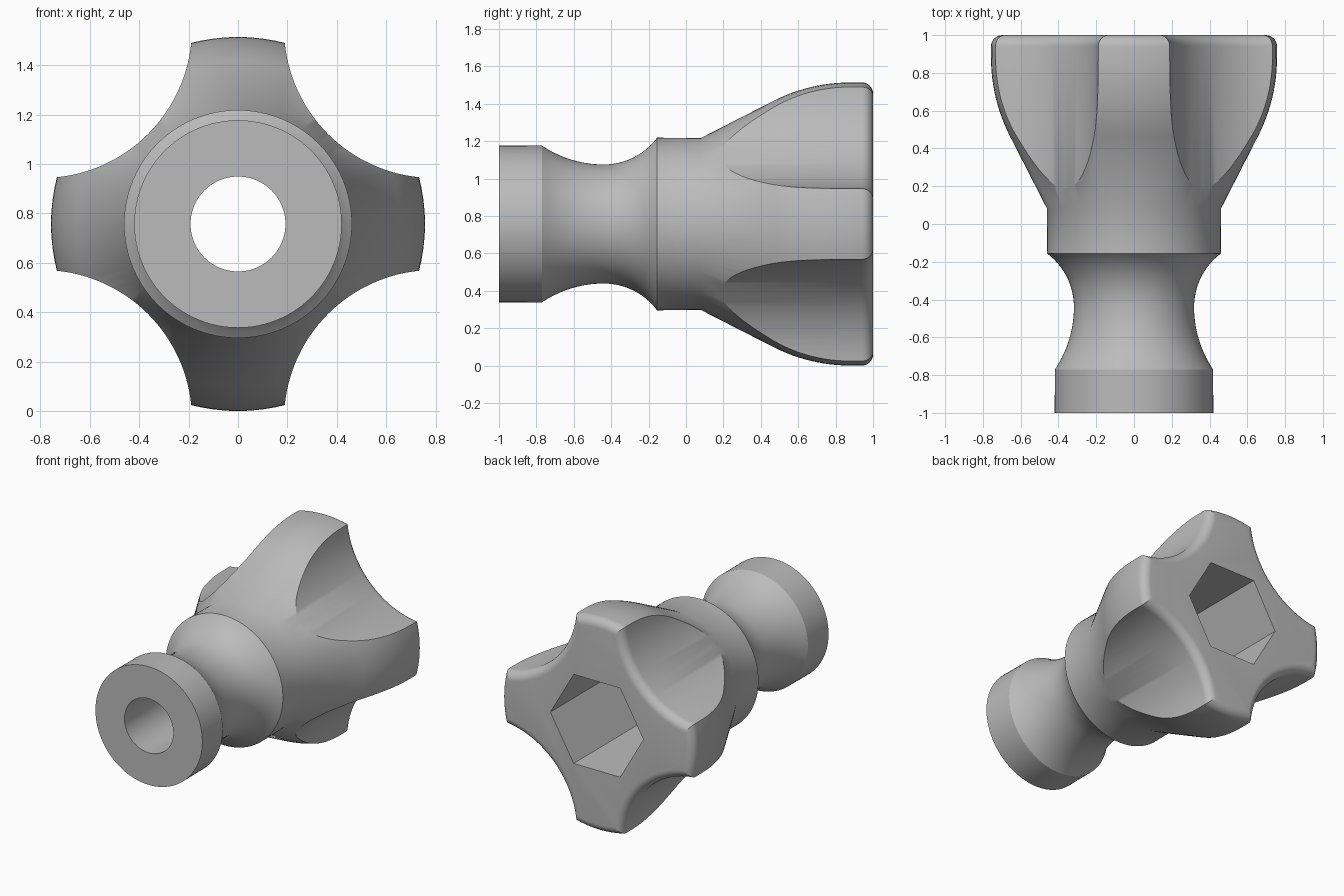
import bpy, bmesh, math
from math import sin, cos, pi

if "Cube" in bpy.data.objects:
    bpy.data.objects.remove(bpy.data.objects["Cube"], do_unlink=True)

CENTRE_Z = 0.757   # height of the turning axis
RIM = 0.757        # largest radius of the grip
FILLET = 0.06      # rounding of the rear edges

grey = bpy.data.materials.new("plain_grey")
grey.use_nodes = True
grey.diffuse_color = (0.5, 0.5, 0.5, 1)
grey.node_tree.nodes["Principled BSDF"].inputs["Base Color"].default_value = (0.5, 0.5, 0.5, 1)


def lathe(name, profile, segments, x=0.0, z=0.0):
    """Closed solid turned about the y axis from (y, radius) points."""
    bm = bmesh.new()
    rings = []
    for y, r in profile:
        rings.append([bm.verts.new((x + r * cos(2 * pi * i / segments), y,
                                    CENTRE_Z + z + r * sin(2 * pi * i / segments)))
                      for i in range(segments)])
    for a, b in zip(rings, rings[1:]):
        for i in range(segments):
            j = (i + 1) % segments
            bm.faces.new((a[i], a[j], b[j], b[i]))
    bm.faces.new(rings[0])
    bm.faces.new(rings[-1])
    bmesh.ops.recalc_face_normals(bm, faces=bm.faces)
    mesh = bpy.data.meshes.new(name)
    bm.to_mesh(mesh)
    bm.free()
    mesh.materials.append(grey)
    obj = bpy.data.objects.new(name, mesh)
    bpy.context.collection.objects.link(obj)
    return obj


def arc(y, r, radius, start, end, steps):
    """Points on a circle centred at (y, r); angle 0 points outward."""
    angles = [start + (end - start) * i / steps for i in range(steps + 1)]
    return [(y + radius * sin(a), r + radius * cos(a)) for a in angles]


# Turned body: front drum, waisted neck, collar, flared grip, rounded rear rim
neck_y, neck_r = -0.44, 0.318
front_R, back_R = 0.59, 0.355
profile = [(-1, 0.42)]
profile += arc(neck_y, neck_r + front_R, front_R, pi + math.asin(0.33 / front_R), pi, 10)
profile += arc(neck_y, neck_r + back_R, back_R, pi, pi - math.asin(0.285 / back_R), 12)[1:]
profile += [(neck_y + 0.285, 0.46), (0.08, 0.46)]
profile += arc(0.88, RIM - 0.91, 0.91, -0.475, 0, 12)
profile += arc(1 - FILLET, RIM - FILLET, FILLET, 0, pi / 2, 8)
# drop points that coincide
clean = [profile[0]]
for p in profile[1:]:
    if math.dist(p, clean[-1]) > 0.004:
        clean.append(p)
knob = lathe("knob_body", clean, 96)

# Cutters: four finger scallops that flare at the rear, bore and hex pocket
cutters = []
scallop_r, scallop_c = 0.608, 1.123 / math.sqrt(2)
flare = [(0, scallop_r)]
flare += [(1 - FILLET + FILLET * sin(t), scallop_r + FILLET * (1 - cos(t)))
          for t in (pi / 2 * i / 8 for i in range(9))]
flare.append((1.1, scallop_r + FILLET))
for sx in (-1, 1):
    for sz in (-1, 1):
        cutters.append(lathe("scallop_cutter", flare, 128, sx * scallop_c, sz * scallop_c))
cutters.append(lathe("bore_cutter", [(-1.1, 0.192), (1.1, 0.192)], 64))
cutters.append(lathe("hex_cutter", [(0.2, 0.365), (1.1, 0.365)], 6))

bpy.context.view_layer.objects.active = knob
for cutter in cutters:
    cutter.hide_render = True
    mod = knob.modifiers.new("cut", "BOOLEAN")
    mod.operation = "DIFFERENCE"
    mod.solver = "EXACT"
    mod.object = cutter
    bpy.ops.object.modifier_apply(modifier=mod.name)
for cutter in cutters:
    bpy.data.objects.remove(cutter, do_unlink=True)

# Smooth shading with crisp edges
for o in bpy.context.selected_objects:
    o.select_set(False)
knob.select_set(True)
bpy.ops.object.shade_smooth_by_angle(angle=math.radians(30))
